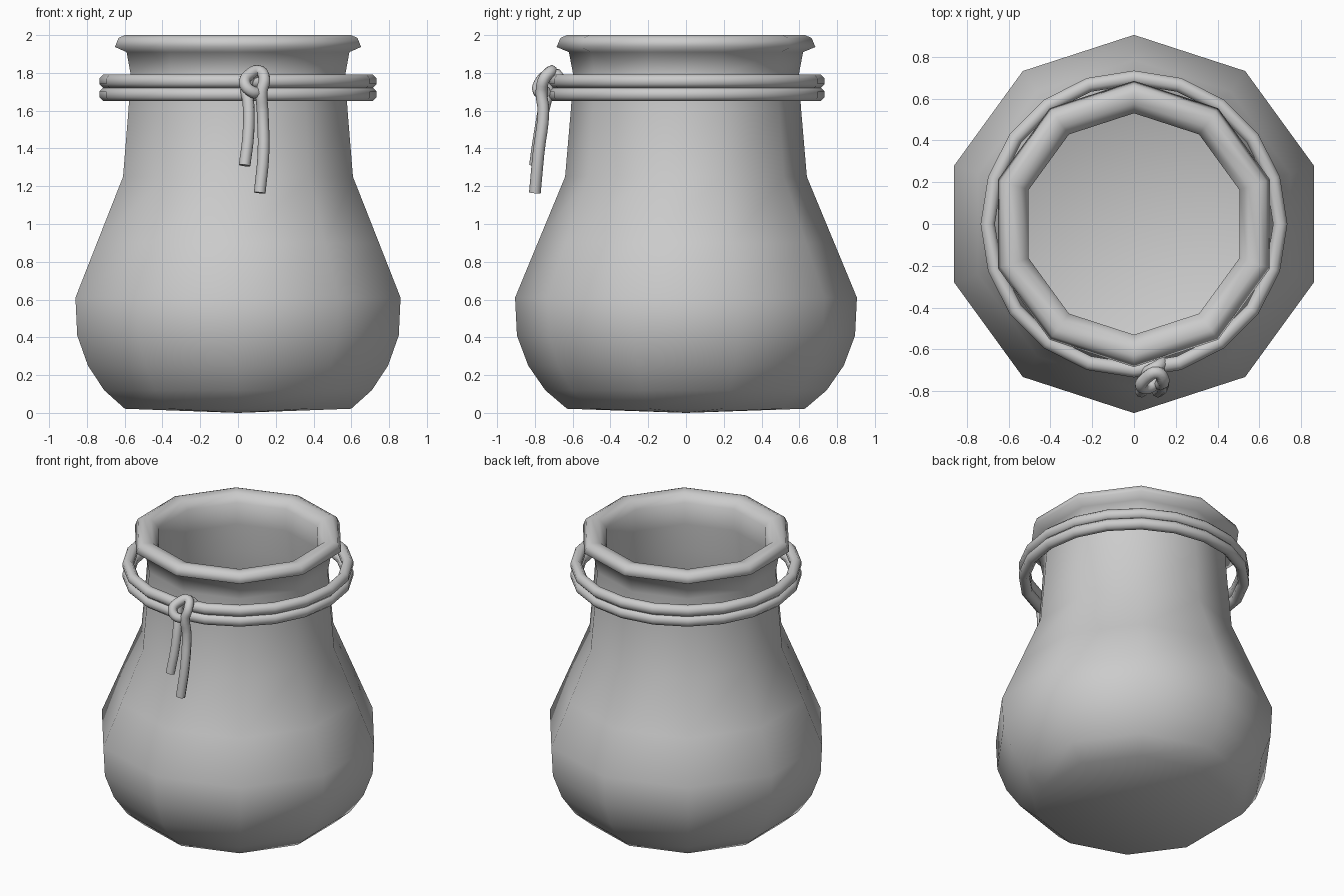
import bpy, bmesh
from math import sin, cos, pi

if "Cube" in bpy.data.objects:
    bpy.data.objects.remove(bpy.data.objects["Cube"])


def finish(bm, name):
    bmesh.ops.recalc_face_normals(bm, faces=bm.faces)
    me = bpy.data.meshes.new(name)
    bm.to_mesh(me)
    bm.free()
    ob = bpy.data.objects.new(name, me)
    bpy.context.collection.objects.link(ob)
    for p in me.polygons:
        p.use_smooth = True
    return ob


def lathe(name, profile, sides, start=0.0, closed=False):
    """Spin (radius, z) points; a zero radius becomes a single pole vertex."""
    bm = bmesh.new()
    rings = []
    for r, z in profile:
        if r == 0:
            rings.append([bm.verts.new((0, 0, z))] * sides)
        else:
            rings.append([bm.verts.new((r * cos(start + 2 * pi * i / sides),
                                        r * sin(start + 2 * pi * i / sides), z))
                          for i in range(sides)])
    pairs = list(zip(rings, rings[1:]))
    if closed:
        pairs.append((rings[-1], rings[0]))
    for a, b in pairs:
        for i in range(sides):
            j = (i + 1) % sides
            bm.faces.new(list(dict.fromkeys((a[i], a[j], b[j], b[i]))))
    return finish(bm, name)


# Hollow ten-sided jar: outside from the base up, over the lip, down the inside
lathe("jar_body", [
    (0, 0.0), (0.63, 0.022), (0.745, 0.12), (0.835, 0.25), (0.895, 0.41),
    (0.905, 0.61), (0.785, 0.9), (0.64, 1.25), (0.61, 1.6), (0.597, 1.79),
    (0.62, 1.91), (0.685, 1.937), (0.665, 1.985), (0.63, 2.0), (0.575, 1.99),
    (0.53, 1.94), (0.53, 1.79), (0.55, 1.6), (0.58, 1.25), (0.72, 0.9),
    (0.84, 0.61), (0.83, 0.41), (0.77, 0.26), (0.68, 0.14), (0.58, 0.08),
    (0, 0.06)], 10, pi / 2)

# Two stacked cord loops around the neck
for name, z in (("cord_loop_upper", 1.756), ("cord_loop_lower", 1.686)):
    section = [(0.70 + 0.037 * cos(pi * (k + 0.5) / 4), z + 0.038 * sin(pi * (k + 0.5) / 4))
               for k in range(8)]
    lathe(name, section, 20, 0, True)


def cord(name, pts, radius=0.031):
    cu = bpy.data.curves.new(name, 'CURVE')
    cu.dimensions = '3D'
    cu.bevel_depth = radius
    cu.bevel_resolution = 2
    cu.resolution_u = 4
    cu.use_fill_caps = True
    sp = cu.splines.new('BEZIER')
    sp.bezier_points.add(len(pts) - 1)
    for bp, co in zip(sp.bezier_points, pts):
        bp.co = co
        bp.handle_left_type = bp.handle_right_type = 'AUTO'
    ob = bpy.data.objects.new(name, cu)
    bpy.context.collection.objects.link(ob)


# Knot with its short and long hanging ends
cord("cord_end_short", [
    (0.035, -0.80, 1.31), (0.055, -0.775, 1.48), (0.055, -0.745, 1.64),
    (0.045, -0.72, 1.72), (0.08, -0.70, 1.79), (0.13, -0.67, 1.77),
    (0.12, -0.66, 1.70)])
cord("cord_end_long", [
    (0.115, -0.80, 1.165), (0.135, -0.78, 1.38), (0.13, -0.755, 1.60),
    (0.125, -0.765, 1.70), (0.14, -0.75, 1.77), (0.11, -0.71, 1.81),
    (0.06, -0.735, 1.79), (0.035, -0.775, 1.745), (0.075, -0.78, 1.70),
    (0.12, -0.74, 1.70)])
